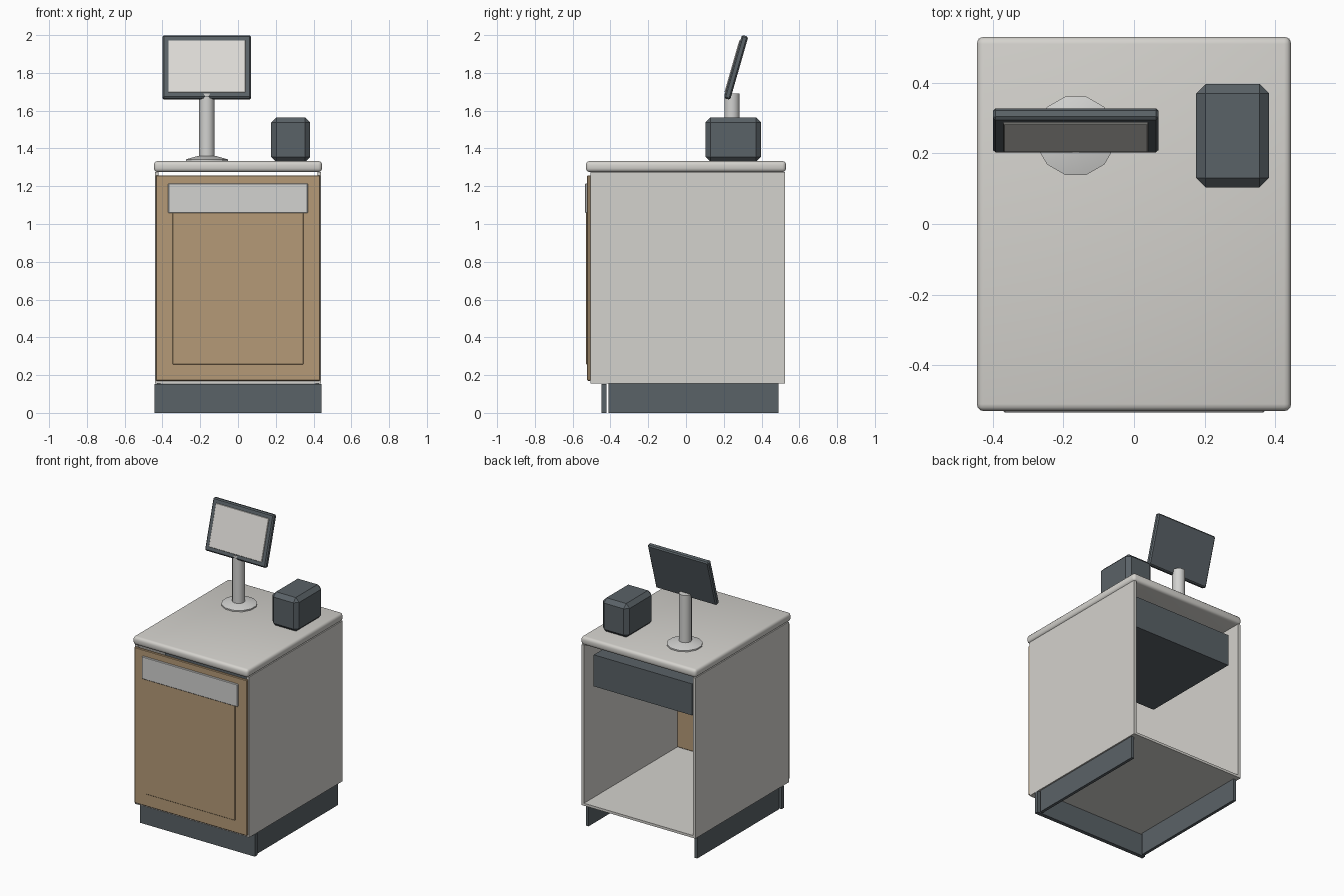
import bpy, bmesh, math
from mathutils import Matrix

if "Cube" in bpy.data.objects:
    bpy.data.objects.remove(bpy.data.objects["Cube"], do_unlink=True)


def linear(c):
    c /= 255
    return c / 12.92 if c <= 0.04045 else ((c + 0.055) / 1.055) ** 2.4


def material(name, *rgb):
    m = bpy.data.materials.new(name)
    m.use_nodes = True
    colour = [linear(c) for c in rgb] + [1]
    m.diffuse_color = colour
    m.node_tree.nodes["Principled BSDF"].inputs["Base Color"].default_value = colour
    return m


LAMINATE = material("pale grey laminate", 212, 210, 205)
WOOD = material("tan wood", 181, 154, 119)
DARK = material("dark slate plastic", 90, 98, 103)
METAL = material("light metal", 210, 210, 208)
GLASS = material("pale screen", 222, 220, 215)


def finish(name, bm, mat, smooth=None):
    bmesh.ops.recalc_face_normals(bm, faces=bm.faces)
    mesh = bpy.data.meshes.new(name)
    bm.to_mesh(mesh)
    bm.free()
    obj = bpy.data.objects.new(name, mesh)
    bpy.context.collection.objects.link(obj)
    mesh.materials.append(mat)
    if smooth:
        bpy.ops.object.select_all(action="DESELECT")
        obj.select_set(True)
        bpy.context.view_layer.objects.active = obj
        bpy.ops.object.shade_smooth_by_angle(angle=math.radians(smooth))
    return obj


def box(name, xs, ys, zs, mat, bevel=0, segments=1, smooth=None, poke=False):
    """Box between the given limits on each axis, with optional bevelled edges."""
    bm = bmesh.new()
    bmesh.ops.create_cube(bm, size=1)
    for v in bm.verts:
        v.co = [(a + b) / 2 + c * (b - a) for (a, b), c in zip((xs, ys, zs), v.co)]
    if bevel:
        bmesh.ops.bevel(bm, geom=bm.edges[:], offset=bevel, segments=segments,
                        profile=0.5, affect="EDGES")
    if poke:
        top = max(bm.faces, key=lambda f: f.calc_center_median().z)
        bmesh.ops.poke(bm, faces=[top])
    return finish(name, bm, mat, smooth)


def cone(name, centre, z0, z1, r0, r1, sides, mat, smooth):
    bm = bmesh.new()
    bmesh.ops.create_cone(bm, cap_ends=True, segments=sides, radius1=r0, radius2=r1,
                          depth=z1 - z0, matrix=Matrix.Translation((*centre, (z0 + z1) / 2))
                          @ Matrix.Rotation(math.pi / sides, 4, "Z"))
    return finish(name, bm, mat, smooth)


# Cabinet carcass, open at the back
for side, s in (("right", -1), ("left", 1)):
    box(side + "_side_panel", sorted((s * 0.42, s * 0.44)), (-0.505, 0.525), (0.155, 1.275), LAMINATE)
    box(side + "_plinth", sorted((s * 0.41, s * 0.43)), (-0.41, 0.49), (0, 0.155), DARK)
box("cabinet_floor", (-0.42, 0.42), (-0.505, 0.525), (0.155, 0.172), LAMINATE)
box("front_plinth", (-0.443, 0.443), (-0.447, -0.42), (0, 0.153), DARK)

# Worktop with softened edges
box("worktop", (-0.445, 0.445), (-0.53, 0.53), (1.275, 1.333), LAMINATE, 0.02, 3, 180, True)

# Door, raised panel and drawer
box("door", (-0.435, 0.435), (-0.523, -0.505), (0.17, 1.258), WOOD, 0.004)
box("door_panel", (-0.347, 0.347), (-0.529, -0.52), (0.257, 1.1), WOOD, 0.003)
box("drawer_front", (-0.37, 0.37), (-0.534, -0.52), (1.057, 1.215), METAL, 0.004)
box("drawer_box", (-0.38, 0.38), (-0.26, 0.475), (0.98, 1.2), DARK)

# Receipt printer
box("printer", (0.176, 0.382), (0.103, 0.397), (1.328, 1.565), DARK, 0.027)

# Monitor stand
cone("stand_foot", (-0.165, 0.25), 1.33, 1.342, 0.115, 0.115, 12, METAL, 30)
cone("stand_collar", (-0.165, 0.25), 1.342, 1.36, 0.115, 0.05, 12, METAL, 30)
cone("stand_pole", (-0.165, 0.243), 1.35, 1.69, 0.041, 0.041, 16, METAL, 40)

# Tilted monitor: casing and screen share one leaning frame
lean = Matrix.Translation((-0.165, 0.265, 1.829)) @ Matrix.Rotation(math.radians(-16), 4, "X")
casing = box("monitor_casing", (-0.235, 0.235), (-0.0175, 0.0175), (-0.174, 0.174), DARK, 0.008)
screen = box("monitor_screen", (-0.204, 0.204), (-0.023, -0.015), (-0.143, 0.143), GLASS, 0.002)
for part in (casing, screen):
    part.matrix_world = lean
